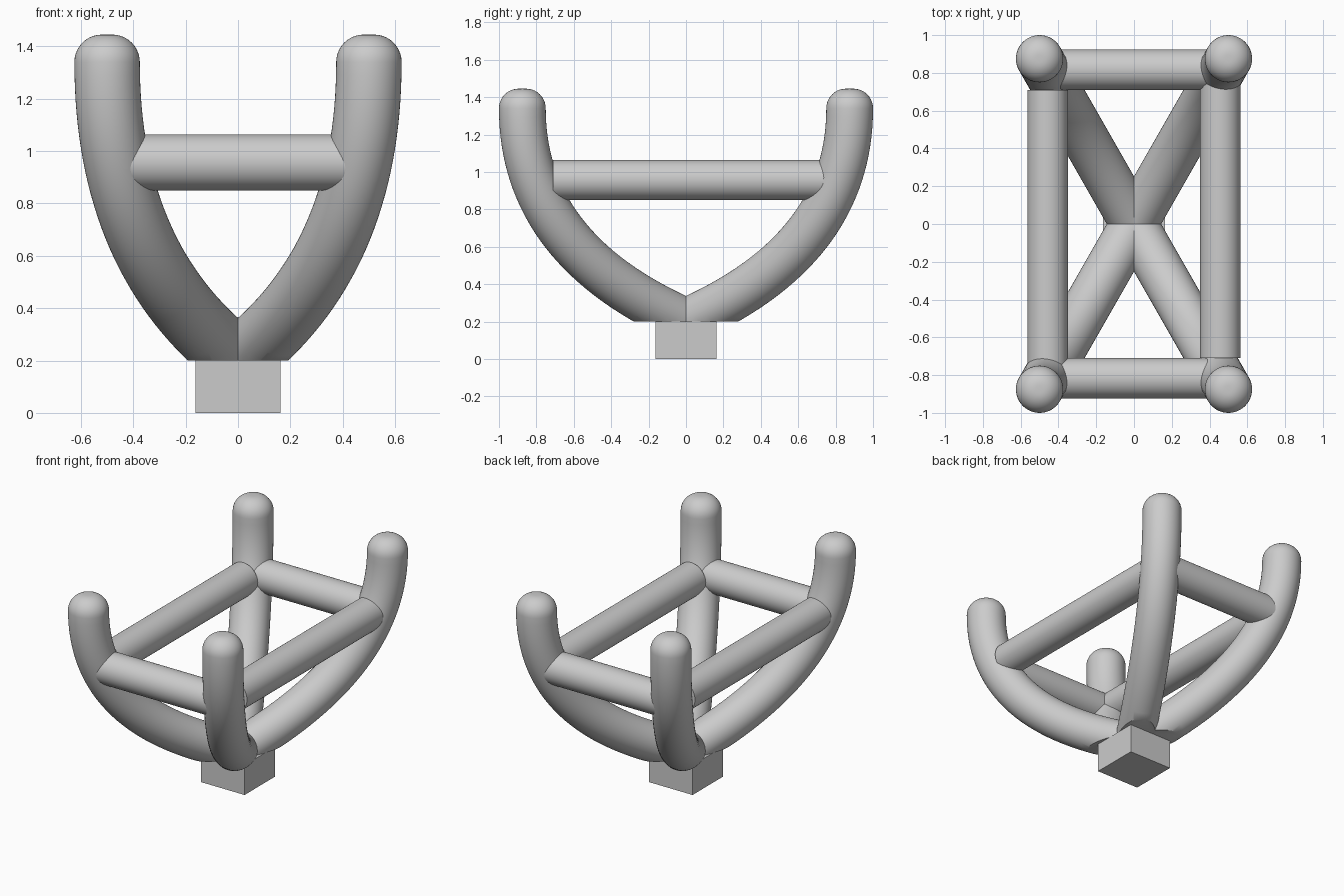
import bpy, bmesh, math
from mathutils import Vector, Matrix

if "Cube" in bpy.data.objects:
    bpy.data.objects.remove(bpy.data.objects["Cube"])

SIDES = 48
ARM_R, BAR_R, BAR_Z = 0.125, 0.107, 0.957
TIP_Z, CAP = 1.34, 0.105


def finish(bm, name, smooth=True):
    bmesh.ops.recalc_face_normals(bm, faces=bm.faces[:])
    mesh = bpy.data.meshes.new(name)
    bm.to_mesh(mesh)
    bm.free()
    ob = bpy.data.objects.new(name, mesh)
    bpy.context.collection.objects.link(ob)
    if smooth:
        bpy.ops.object.select_all(action='DESELECT')
        ob.select_set(True)
        bpy.context.view_layer.objects.active = ob
        bpy.ops.object.shade_smooth_by_angle(angle=math.radians(35))
    return ob


# Curved arm: round tube swept from the hub to an upright rounded tip
def arm(name, sx, sy):
    tip = Vector((sx * 0.5, sy * 0.875, TIP_Z))
    p0 = Vector((0, 0, 0.2))
    p1 = Vector((tip.x, tip.y, 0.583))
    side = Vector((-tip.y, tip.x, 0)).normalized()
    stations = []
    for i in range(33):
        t = i / 32
        p = p0 * (1 - t) ** 2 + p1 * 2 * t * (1 - t) + tip * t * t
        tan = ((p1 - p0) * (1 - t) + (tip - p1) * t).normalized()
        stations.append((p, tan, ARM_R))
    up = Vector((0, 0, 1))
    for i in range(1, 11):
        a = math.pi / 2 * i / 10
        stations.append((tip + up * CAP * math.sin(a), up,
                         ARM_R - CAP * (1 - math.cos(a))))
    bm = bmesh.new()
    rings = []
    for p, tan, r in stations:
        n = side.cross(tan)
        rings.append([bm.verts.new(p + r * (side * math.cos(a) + n * math.sin(a)))
                      for a in (2 * math.pi * k / SIDES for k in range(SIDES))])
    for a, b in zip(rings, rings[1:]):
        for k in range(SIDES):
            j = (k + 1) % SIDES
            bm.faces.new((a[k], a[j], b[j], b[k]))
    bm.faces.new(rings[0])
    bm.faces.new(rings[-1])
    # trim flat at the top of the base block
    cut = bmesh.ops.bisect_plane(bm, geom=bm.verts[:] + bm.edges[:] + bm.faces[:],
                                 plane_co=(0, 0, 0.2), plane_no=(0, 0, 1),
                                 clear_inner=True)
    edges = [e for e in bm.edges if e.is_boundary]
    bmesh.ops.holes_fill(bm, edges=edges, sides=0)
    return finish(bm, name)


# Straight round crossbar between two points
def bar(name, a, b):
    a, b = Vector(a), Vector(b)
    rot = (b - a).to_track_quat('Z', 'Y').to_matrix().to_4x4()
    bm = bmesh.new()
    bmesh.ops.create_cone(bm, cap_ends=True, segments=SIDES, radius1=BAR_R,
                          radius2=BAR_R, depth=(b - a).length,
                          matrix=Matrix.Translation((a + b) / 2) @ rot)
    return finish(bm, name)


for sx, xn in ((-1, "left"), (1, "right")):
    for sy, yn in ((-1, "front"), (1, "back")):
        arm(f"{yn}_{xn}_arm", sx, sy)

for s, yn, xn in ((-1, "front", "left"), (1, "back", "right")):
    bar(f"{yn}_crossbar", (-0.45, s * 0.817, BAR_Z), (0.45, s * 0.817, BAR_Z))
    bar(f"{xn}_side_bar", (s * 0.457, -s * 0.71, BAR_Z), (s * 0.457, s * 0.81, BAR_Z))

# Square base block
bm = bmesh.new()
bmesh.ops.create_cube(bm, size=1, matrix=Matrix.Translation((0, 0, 0.1))
                      @ Matrix.Diagonal((0.326, 0.326, 0.2, 1)))
finish(bm, "base_block", smooth=False)
